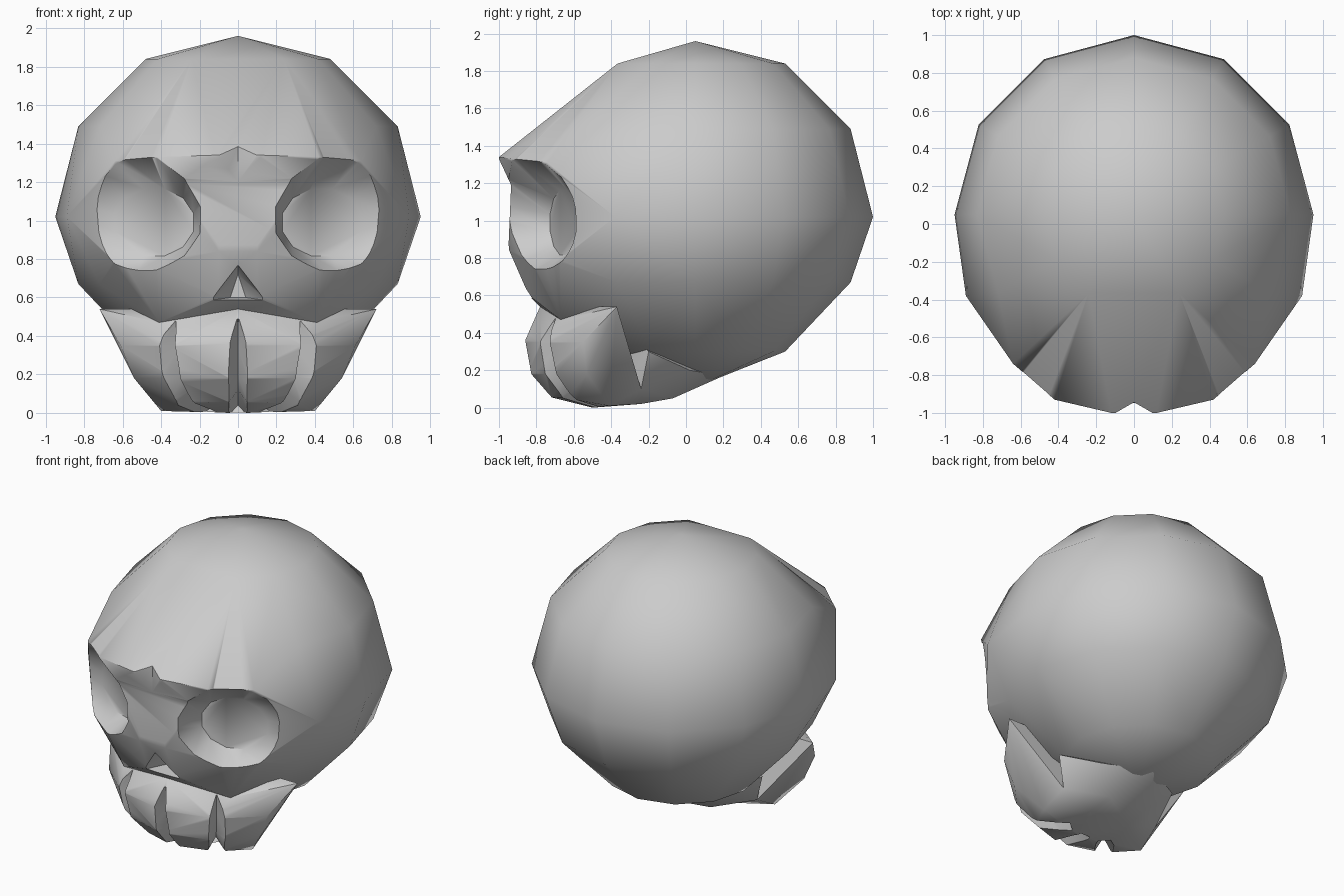
import bpy, bmesh
from math import sin, cos, pi
from mathutils import Vector

if "Cube" in bpy.data.objects:
    bpy.data.objects.remove(bpy.data.objects["Cube"])


def finish(bm, name):
    bmesh.ops.recalc_face_normals(bm, faces=bm.faces[:])
    me = bpy.data.meshes.new(name)
    bm.to_mesh(me)
    bm.free()
    ob = bpy.data.objects.new(name, me)
    bpy.context.collection.objects.link(ob)
    return ob


def mirrored(pts):
    return [(x * s, y, z) for x, y, z in pts for s in ((1, -1) if x else (1,))]


def hull(name, pts):
    bm = bmesh.new()
    for p in pts:
        bm.verts.new(p)
    bmesh.ops.convex_hull(bm, input=bm.verts[:])
    loose = [v for v in bm.verts if not v.link_faces]
    bmesh.ops.delete(bm, geom=loose, context='VERTS')
    return finish(bm, name)


def combine(target, others, operation='DIFFERENCE'):
    bpy.context.view_layer.objects.active = target
    for c in others:
        c.hide_render = True
        m = target.modifiers.new("combine", 'BOOLEAN')
        m.operation = operation
        m.solver = 'EXACT'
        m.object = c
        bpy.ops.object.modifier_apply(modifier=m.name)
        bpy.data.objects.remove(c)


def smooth(ob, angle):
    bpy.ops.object.select_all(action='DESELECT')
    ob.select_set(True)
    bpy.context.view_layer.objects.active = ob
    bpy.ops.object.shade_smooth_by_angle(angle=angle)


# Cranium: twelve-sided ball, flattened below, with brow, cheeks and nose drawn out
pts = [(0, .05, 1.96), (0, .05, .11)]
for z, r in ((1.84, .48), (1.49, .83), (1.02, .95), (.67, .83), (.30, .48)):
    for i in range(12):
        if z == 1.84 and i == 9:
            continue  # sloping forehead
        a = i * pi / 6
        pts.append((r * cos(a), .05 + r * sin(a), z))
pts += mirrored([(.12, -1, 1.34), (.42, -.93, 1.33), (.64, -.74, 1.31),
                 (.89, -.38, 1.02),
                 (.1, -.945, .84), (.45, -.81, .76), (.64, -.68, .78),
                 (.1, -.84, .6), (0, -.78, .54), (.41, -.67, .47)])
cranium = hull("cranium", pts)


# Eye sockets: flared funnels, open to the side, ending in a flat oval
def socket(s):
    axis = Vector((.33, -.94, 0))
    side = Vector((.94, .33, 0))
    c = Vector((.435, -.655, .99))
    ring = []
    for centre, out, rx, rz in ((c, 0, .225, .18),
                                (c + axis * .36 + Vector((.09, 0, .04)), .20, .57, .45)):
        for i in range(12):
            a = (i + .5) * pi / 6
            p = centre + side * (rx * cos(a)) + Vector((0, out * cos(a), rz * sin(a)))
            ring.append((p.x * s, p.y, p.z))
    return hull("socket_cutter", ring)


# Nose opening, notch between the brows, and the undercut below the brow
nose = hull("nose_cutter", mirrored([
    (0, -.92, .77), (.145, -.85, .585), (0, -.70, .72), (.04, -.70, .6),
    (0, -1.1, .77), (.145, -1.1, .585)]))
notch = hull("brow_notch_cutter", mirrored([
    (0, -.94, 1.15), (0, -.945, 1.46), (.3, -1.12, 1.15), (.3, -1.12, 1.46)]))
undercut = hull("brow_undercut_cutter", mirrored([
    (.5, y, z) for y, z in ((-.935, 1.19), (-1.0, 1.33), (-1.2, 1.33),
                            (-1.2, .8), (-.95, .84))]))
combine(cranium, [socket(1), socket(-1), nose, undercut, notch])
smooth(cranium, .9)

# Upper jaw: faceted block under the face
jaw = hull("upper_jaw", mirrored([
    (0, -.78, .54), (.41, -.67, .47), (.72, -.37, .54),
    (.04, -.86, .36), (.36, -.77, .35), (.61, -.55, .35),
    (.04, -.83, .18), (.34, -.74, .18), (.54, -.53, .18),
    (.04, -.72, .055), (.28, -.64, .05), (.43, -.43, .055),
    (.04, -.5, 0), (.22, -.47, .005), (.40, -.41, .01),
    (.38, -.24, .1), (.15, -.24, .02)]))


# Tooth gaps: V grooves that widen downwards and run under the jaw
def groove(centre, direction, wide):
    d = Vector(direction)
    w = Vector((-d.y, d.x, 0))
    c = Vector(centre)
    rows = [(.83, .50, .77, .47, .01), (.89, .35, .75, .34, .05),
            (.86, .17, .72, .19, .06), (.75, .02, .64, .12, .065),
            (.50, -.03, .45, .04, .06)]
    bm = bmesh.new()
    rings = []
    for ro, zo, ri, zi, h in rows:
        h *= wide
        o = c + d * ro + Vector((0, 0, zo))
        n = c + d * ri + Vector((0, 0, zi))
        rings.append([bm.verts.new(p) for p in (n, o + w * h, o - w * h)])
    for a, b in zip(rings, rings[1:]):
        for i in range(3):
            j = (i + 1) % 3
            bm.faces.new((a[i], a[j], b[j], b[i]))
    bm.faces.new(rings[0])
    bm.faces.new(rings[-1])
    bmesh.ops.triangulate(bm, faces=bm.faces[:])
    return finish(bm, "gap_cutter")


# Underside of the jaw, running back into the skull base
root = hull("jaw_root", mirrored([
    (.38, -.24, .1), (.15, -.24, .02), (.2, -.4, .02), (.14, -.07, .05),
    (.45, -.2, .3), (.3, .02, .2), (0, .2, .17), (.2, -.3, .4)]))
combine(jaw, [root], 'UNION')
combine(jaw, [groove((0, 0, 0), (0, -1, 0), 1.1),
              groove((-.146, -.072, 0), (.6, -.8, 0), 1.3),
              groove((.146, -.072, 0), (-.6, -.8, 0), 1.3)])
smooth(jaw, .62)
